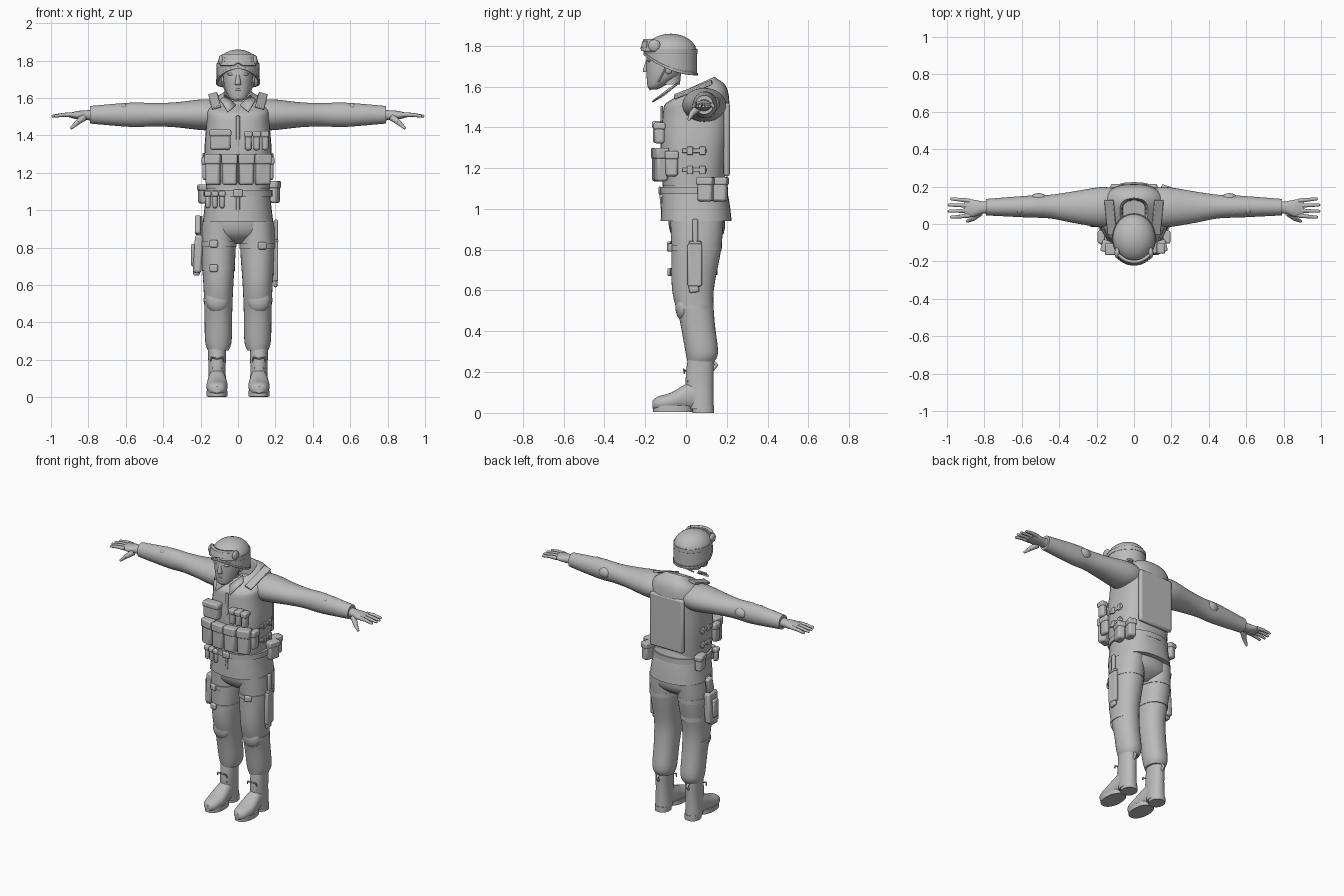
import bpy, bmesh, math
from mathutils import Vector, Matrix

if "Cube" in bpy.data.objects:
    bpy.data.objects.remove(bpy.data.objects["Cube"])

shade = (0.5, 0.5, 0.5, 1)
grey = bpy.data.materials.new("plain grey")
grey.use_nodes = True
grey.diffuse_color = shade
grey.node_tree.nodes["Principled BSDF"].inputs["Base Color"].default_value = shade
parts = []
sides = (-1, 1)
FINE, SOFT, PLUMP = .004, .008, .012


def finish(name, bm):
    bmesh.ops.recalc_face_normals(bm, faces=bm.faces)
    mesh = bpy.data.meshes.new(name)
    bm.to_mesh(mesh)
    bm.free()
    mesh.materials.append(grey)
    part = bpy.data.objects.new(name, mesh)
    bpy.context.collection.objects.link(part)
    parts.append(part)
    return part


def thicken(part, amount):
    modifier = part.modifiers.new("thickness", "SOLIDIFY")
    modifier.thickness, modifier.offset = amount, 0


def smooth_rows(rows, steps):
    """Catmull-Rom spline through the rows."""
    result = []
    for i in range(len(rows) - 1):
        before, after = rows[max(i - 1, 0)], rows[min(i + 2, len(rows) - 1)]
        for k in range(steps):
            t = k / steps
            result.append([b + t * ((c - a) + t * ((2 * a - 5 * b + 4 * c - d) + t * (3 * b - a - 3 * c + d))) / 2
                           for a, b, c, d in zip(before, rows[i], rows[i + 1], after)])
    return result + [rows[-1]]


def loft(name, axis, rows, offset=0, power=2.2, steps=4, lean=0):
    """Rows give position along the axis, centre, first radius, second radius."""
    bm = bmesh.new()
    rings = []
    segments = 32
    for position, centre, first, second in smooth_rows(rows, steps):
        tilt = lean * max(0, position - 1.5)
        ring = []
        for k in range(segments):
            c, s = math.cos(math.tau * k / segments), math.sin(math.tau * k / segments)
            u = offset + first * math.copysign(abs(c) ** (2 / power), c)
            depth = second * math.copysign(abs(s) ** (2 / power), s)
            w, v = position + tilt * depth, centre + depth
            ring.append(bm.verts.new({"x": (w, v, u), "y": (u, w, v), "z": (u, v, w)}[axis]))
        rings.append(ring)
    for lower, upper in zip(rings, rings[1:]):
        for k in range(segments):
            n = (k + 1) % segments
            bm.faces.new((lower[k], lower[n], upper[n], upper[k]))
    bm.faces.new(rings[0])
    bm.faces.new(rings[-1])
    return finish(name, bm)


def band(name, z, height, centre, width, depth, offset=0):
    """A flat strap wrapped around a limb or the waist."""
    loft(name, "z", [(z + side * height / 2, centre, width, depth) for side in sides], offset, steps=1)


def box(name, centre, size, bevel=SOFT, turn=(0, 0, 0)):
    bm = bmesh.new()
    bmesh.ops.create_cube(bm, size=1, matrix=Matrix.Diagonal((*size, 1)))
    part = finish(name, bm)
    part.location, part.rotation_euler = centre, turn
    modifier = part.modifiers.new("rounded", "BEVEL")
    modifier.width, modifier.segments = bevel, 2


def pouch(name, centre, size, yaw=0):
    """A soft box with an overlapping lid."""
    width, depth, height = size
    x, y, z = centre
    box(name, centre, size, PLUMP, (0, 0, yaw))
    box(name + "_lid", (x, y, z + height * .36), (width + SOFT, depth + SOFT, height / 3), SOFT, (0, 0, yaw))


def ball(name, centre, radii):
    bm = bmesh.new()
    bmesh.ops.create_uvsphere(bm, u_segments=20, v_segments=12, radius=1,
                              matrix=Matrix.Translation(centre) @ Matrix.Diagonal((*radii, 1)))
    finish(name, bm)


def tube(name, points, start, end):
    """A round tube through points, tapering from the start radius to the end radius."""
    bm = bmesh.new()
    last = len(points) - 1
    for i in range(last):
        a, b = Vector(points[i]), Vector(points[i + 1])
        near, far = (start + (end - start) * k / last for k in (i, i + 1))
        place = Matrix.Translation((a + b) / 2) @ (b - a).to_track_quat("Z", "Y").to_matrix().to_4x4()
        bmesh.ops.create_cone(bm, segments=10, radius1=near, radius2=far, depth=(b - a).length,
                              cap_ends=True, matrix=place)
        bmesh.ops.create_uvsphere(bm, u_segments=10, v_segments=6, radius=far, matrix=Matrix.Translation(b))
    finish(name, bm)


def head_shell(name, span, grow, profile, thickness):
    """Curved sheet around the head; profile(angle, t) gives the radius scale and height."""
    bm = bmesh.new()
    columns = []
    count, levels = 40, 12
    for k in range(count + 1):
        angle = span * (2 * k / count - 1)
        column = []
        for j in range(levels + 1):
            scale, z = profile(angle, j / levels)
            column.append(bm.verts.new(((.11 + grow) * scale * math.sin(angle),
                                        -.075 - (.125 + grow) * scale * math.cos(angle), z)))
        columns.append(column)
    for p, q in zip(columns, columns[1:]):
        for j in range(levels):
            bm.faces.new((p[j], q[j], q[j + 1], p[j + 1]))
    bmesh.ops.remove_doubles(bm, verts=bm.verts, dist=.0005)
    thicken(finish(name, bm), thickness)


# head and face
loft("head", "z", [(1.585, -.16, .02, .015), (1.6, -.15, .045, .038), (1.65, -.115, .07, .078),
                   (1.72, -.1, .08, .095), (1.8, -.09, .08, .095)])
loft("neck_stub", "z", [(1.61, -.075, .05, .045), (1.7, -.08, .05, .06)])
loft("nose", "z", [(1.67, -.19, .015, .015), (1.68, -.19, .016, .022), (1.73, -.185, .008, .01)])
for z in (1.64, 1.65):
    ball("lip", (0, -.184, z), (.024, .01, .006))
ball("chin", (0, -.172, 1.605), (.025, .018, .017))
for side in sides:
    ball("brow", (side * .033, -.178, 1.727), (.026, .013, SOFT))
    ball("eye", (side * .032, -.174, 1.71), (.014, .01, SOFT))
    ball("ear", (side * .08, -.085, 1.69), (.012, .02, .03))
    tube("chin_strap", [(side * .085, -.1, 1.69), (side * .065, -.13, 1.63), (0, -.176, 1.585)], FINE, FINE)


# helmet with a high brow and low ear covers
def rim_height(angle):
    return 1.655 + .1 * ((1 + math.cos(angle)) / 2) ** 2


def helmet_profile(angle, t):
    crown = 1.765
    if t < 1 / 3:
        return 1, rim_height(angle) + (crown - rim_height(angle)) * t * 3
    bend = (t * 3 - 1) * math.pi / 4
    return max(math.cos(bend), FINE / 10), crown + .09 * math.sin(bend)


def goggle_profile(angle, t):
    nose_arch = .014 * math.exp(-(angle * 7) ** 2)
    return 1.02 - t / 10, 1.772 + nose_arch + (.06 - nose_arch) * t


head_shell("helmet", math.pi, 0, helmet_profile, SOFT)
head_shell("helmet_rim", math.pi, FINE, lambda angle, t: (1, rim_height(angle) + PLUMP * t), SOFT)
head_shell("goggle_strap", math.pi, FINE, lambda angle, t: (1, 1.76 + t / 40), FINE)
head_shell("goggle_frame", .8, PLUMP, goggle_profile, 2 * SOFT)
head_shell("goggle_lens", .6, 2 * SOFT, lambda angle, t: (1.02 - t / 15, 1.788 + t / 30), SOFT)
for side in sides:
    ball("goggle_side", (side * .09, -.155, 1.8), (.014, .03, .03))

# vest with a leaning neck opening, and the shirt below it
loft("vest", "z", [(1.115, .035, .17, .15), (1.3, .04, .18, .165), (1.45, .05, .17, .165),
                   (1.55, .055, .165, .15), (1.6, .065, .1, .09), (1.61, .068, .07, .065),
                   (1.53, .07, .06, .055)], power=2.7, lean=4)
loft("shirt_skirt", "z", [(1.16, .037, .165, .148), (1.05, .045, .175, .165), (.94, .05, .188, .174)], power=2.4)
band("belt", 1.09, .035, .04, .185, .167)
box("belt_buckle", (0, -.128, 1.09), (.05, .015, .04))
box("shirt_placket", (0, -.118, 1.02), (.02, .015, .14), FINE, (.1, 0, 0))
box("vest_closure", (0, -.118, 1.41), (.02, .012, .19), FINE)
box("back_panel", (0, .2, 1.34), (.25, .03, .36), PLUMP)
for side in sides:
    # open collar and shoulder strap
    bm = bmesh.new()
    corners = ((.012, -.105, 1.56), (.055, -.165, 1.525), (.095, -.08, 1.59), (.065, -.04, 1.615))
    bm.faces.new([bm.verts.new((side * x, y, z)) for x, y, z in corners])
    thicken(finish("collar_flap", bm), SOFT)
    box("shoulder_strap", (side * .125, .035, 1.585), (.05, .2, .015), FINE, (.38, side / 4, 0))
    # buckled straps joining the front and back of the vest
    for z in (1.19, 1.285):
        box("side_strap", (side * .18, .04, z), (PLUMP, .12, .02), FINE)
        for y in (.02, .08):
            box("side_buckle", (side * .184, y, z), (PLUMP, .03, .04), FINE)
    pouch("side_pouch", (side * .175, -.07, 1.22), (.03, .06, .12))

# chest, waist and belt pouches
pouch("chest_pouch", (-.095, -.135, 1.375), (.11, .055, .105))
for i in range(3):
    pouch("magazine_pouch", (.055 + .045 * i, -.13, 1.37), (.036, .05, .1))
for i in range(4):
    x = (i - 1.5) * .088
    pouch("waist_pouch", (x, abs(x) * .15 - .143, 1.215), (.078, .056, .16), x * 2)
for i in range(3):
    pouch("belt_tool", (-.085 - .038 * i, .008 * i - .108, 1.055), (.028, .035, .09))
for i in range(2):
    pouch("canteen_pouch", (.193 - .028 * i, .095 + .07 * i, 1.095), (.05, .075, .115), -.3)
pouch("rear_pouch", (-.185, .11, 1.085), (.045, .08, .1), .2)

# trousers
loft("trouser_seat", "z", [(.99, .05, .17, .14), (.88, .055, .18, .13), (.82, .055, .06, .06)])
for side in sides:
    loft("trouser_leg", "z", [(.94, .053, .088, .13), (.8, .05, .093, .122), (.6, .034, .08, .102),
                              (.45, .055, .074, .085), (.3, .077, .071, .08), (.25, .073, .055, .065)], side * .105)
    ball("knee_pad", (side * .11, -.015, .52), (.062, .037, .068))
    band("knee_strap", .52, .02, .04, .077, .09, side * .108)
    # boots
    middle = side * .112
    loft("boot_shaft", "z", [(.02, .075, .05, .06), (.15, .066, .046, .068), (.27, .073, .05, .064)], middle)
    loft("boot_foot", "y", [(-.165, .04, .018, .018), (-.14, .046, .045, .033), (-.07, .057, .057, .044),
                            (.03, .085, .047, .07), (.08, .07, .045, .055)], middle)
    band("boot_sole", .02, .03, -.065, .057, .096, middle)
    band("boot_heel", .018, .036, .085, .048, .053, middle)
    for k in range(4):
        tube("boot_lace", [(middle + end * .025, .016 - k * FINE, .2 - k / 45) for end in sides], FINE, FINE)
    for end in sides:
        tube("lace_bow", [(middle, 0, .205), (middle + end * .03, -PLUMP, .213),
                          (middle + end * .035, -SOFT, .195)], FINE, FINE)
    tube("boot_tab", [(middle, .13, .21), (middle, .15, .235), (middle, .135, .25)], SOFT, SOFT)

    # sleeves from shoulder to cuff
    loft("sleeve", "x", [(side * x, y, tall, deep) for x, y, tall, deep in (
        (.1, .09, .075, .1), (.18, .09, .083, .107), (.33, .09, .067, .083), (.45, .093, .062, .063),
        (.57, .093, .065, .058), (.79, .09, .047, .044))], 1.51, power=2)
    ball("elbow_fold", (side * .51, .135, 1.515), (.045, .03, .035))
    for x in (.55, .61):
        ball("sleeve_fold", (side * x, .09, 1.55), (.022, .04, .024))
    # hands
    loft("hand", "x", [(side * x, y, tall, deep) for x, y, tall, deep in (
        (.77, .09, .03, .034), (.81, .088, .026, .033), (.86, .084, .022, .046), (.905, .085, .011, .045))], 1.508)
    for i in range(4):
        spread = (i - 1.5) * .026
        reach = .99 - 9 * (spread + FINE / 4) ** 2
        tube("finger", [(side * .88, .085 + spread, 1.51), (side * .93, .085 + spread * 1.15, 1.51),
                        (side * reach, .085 + spread * 1.25, 1.503)], .013, SOFT)
    tube("thumb", [(side * .825, .06, 1.495), (side * .86, .03, 1.468), (side * .89, .015, 1.44)], .02, SOFT)

# thigh holster on the right
box("holster", (-.213, .035, .765), (.045, .1, .2), PLUMP, (0, .06, 0))
box("holster_muzzle", (-.222, .03, .69), (.035, .065, .08))
box("pistol_grip", (-.215, .055, .92), (.03, .05, .1), SOFT, (-.25, 0, 0))
box("holster_hanger", (-.195, .04, .9), (PLUMP, .05, .14), FINE)
box("holster_pocket", (-.24, .03, .76), (.02, .05, .12))

# sheathed knife on the left
box("knife_sheath", (.202, .043, .725), (.026, .07, .21))
box("sheath_tip", (.2, .038, .615), (.02, .05, .05), SOFT, (.15, 0, 0))
box("knife_handle", (.203, .045, .89), (.02, .028, .12))
box("knife_guard", (.203, .045, .835), (.025, .06, .014), FINE)
for side, z in ((-1, .82), (-1, .69), (1, .81)):
    width, depth, centre = .04 + z * .07, .05 + z * .095, z / 13 - .015
    band("thigh_strap", z, .028, centre, width, depth, side * .105)
    box("strap_buckle", (side * .13, centre - depth, z), (.045, .02, .04), SOFT, (0, 0, side * .3))

# smooth shading that keeps hard edges
bpy.ops.object.select_all(action="DESELECT")
for part in parts:
    part.select_set(True)
bpy.context.view_layer.objects.active = parts[0]
bpy.ops.object.shade_smooth_by_angle(angle=math.radians(40))
